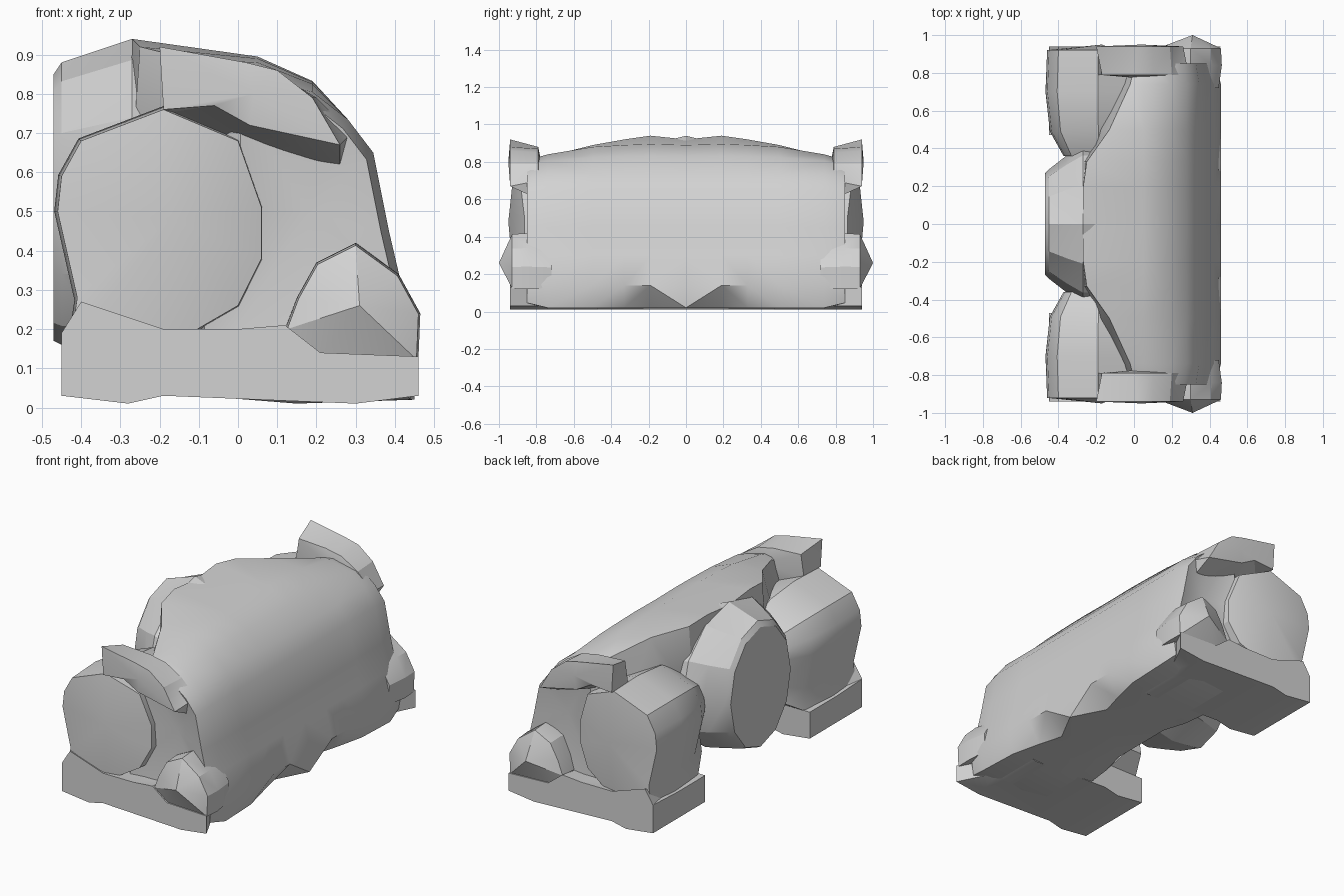
import bpy
import bmesh
import math

if "Cube" in bpy.data.objects:
    bpy.data.objects.remove(bpy.data.objects["Cube"], do_unlink=True)

# One plain grey for everything
grey = bpy.data.materials.new("light_grey")
grey.use_nodes = True
colour = (0.65, 0.65, 0.65, 1)
grey.diffuse_color = colour
shader = grey.node_tree.nodes["Principled BSDF"]
shader.inputs["Base Color"].default_value = colour
shader.inputs["Roughness"].default_value = 0.8


def section(depth, outline, size=1.0, centre=(0, 0)):
    """Place an x-z outline at a given depth, scaled about a centre."""
    cx, cz = centre
    return [(cx + (x - cx) * size, depth, cz + (z - cz) * size)
            for x, z in outline]


def loft(name, rings, start_tip=None, end_tip=None, mirrored=True, angle=25):
    """Skin rings of equal length, closing ends with fans to the given tips."""
    mesh = bpy.data.meshes.new(name)
    bm = bmesh.new()
    rows = [[bm.verts.new(p) for p in ring] for ring in rings]
    count = len(rows[0])
    for low, high in zip(rows, rows[1:]):
        for i in range(count):
            j = (i + 1) % count
            bm.faces.new((low[i], low[j], high[j], high[i]))
    for row, tip in ((rows[0], start_tip), (rows[-1], end_tip)):
        if tip is not None:
            peak = bm.verts.new(tip)
            for i in range(count):
                bm.faces.new((row[i], row[(i + 1) % count], peak))
    bmesh.ops.triangulate(bm, faces=[f for f in bm.faces if len(f.verts) > 3])
    bmesh.ops.recalc_face_normals(bm, faces=bm.faces)
    # An open half shell must still face outward
    if bm.calc_volume(signed=True) < 0:
        bmesh.ops.reverse_faces(bm, faces=bm.faces)
    bm.to_mesh(mesh)
    bm.free()
    mesh.materials.append(grey)
    part = bpy.data.objects.new(name, mesh)
    bpy.context.collection.objects.link(part)
    if mirrored:
        mirror = part.modifiers.new("both_ends", "MIRROR")
        mirror.use_axis = (False, True, False)
    bpy.ops.object.select_all(action="DESELECT")
    part.select_set(True)
    bpy.context.view_layer.objects.active = part
    bpy.ops.object.shade_smooth_by_angle(angle=math.radians(angle))
    return part


# Main body: the curved back is shared, the front edge narrows to the ends
def body_section(depth, lift, keel, front, size=1.0):
    back = [(.15, .01), (keel, .02), (.46, .14), (.42, .3), (.385, .45),
            (.345, .65), (.28, .735), (.19, .82 + lift / 2), (.05, .87 + lift)]
    return section(depth, back + front, size, (.1, .4))


loft("main_body", [
    body_section(0, .02, .45, [(-.27, .92), (-.28, .5), (-.2, .2), (-.05, .04)]),
    body_section(.19, .025, .35, [(-.27, .94), (-.28, .5), (-.2, .2), (-.05, .04)]),
    body_section(.33, .02, .39, [(-.25, .92), (-.28, .5), (-.2, .2), (-.08, .03)]),
    body_section(.5, .01, .43, [(-.13, .89), (-.25, .5), (-.2, .2), (-.1, .03)]),
    body_section(.74, -.03, .44, [(-.02, .83), (-.1, .5), (-.1, .2), (-.1, .03)]),
    body_section(.85, -.03, .44, [(0, .8), (0, .5), (-.1, .2), (-.1, .03)], .93),
], end_tip=(.18, .8, .5), angle=35)


# Round drum at the middle with a flat face, flaring back into the body
def drum_ring(x, width, height, middle, sides=12):
    turn = 2 * math.pi / sides
    return [(x, width * math.cos(i * turn), middle + height * math.sin(i * turn))
            for i in range(sides)]


loft("middle_drum", [
    drum_ring(-.47, .27, .34, .51),
    drum_ring(-.45, .29, .36, .52),
    drum_ring(-.36, .36, .38, .53),
    drum_ring(-.27, .42, .4, .54),
    drum_ring(-.05, .42, .33, .52),
], start_tip=(-.47, 0, .51), end_tip=(-.05, 0, .52), mirrored=False)

# Rounded cushion at each end, whose outer face falls away from a peak
cushion = [(-.43, .15), (-.41, .28), (-.46, .5), (-.45, .59), (-.4, .68),
           (-.19, .76), (0, .68), (.06, .51), (.06, .38), (0, .26), (-.19, .15)]
middle = (-.17, .48)
outer_rim = [(x, y - .35 * max(0, x + .1), z)
             for x, y, z in section(.92, cushion)]
loft("end_cushion", [
    section(.36, cushion, .7, middle),
    section(.49, cushion, .95, middle),
    section(.7, cushion, 1.03, middle),
    outer_rim,
], start_tip=(-.17, .36, .48), end_tip=(-.17, .95, .48))

# Foot slab below each cushion, reaching the full width at the outer end
foot = [(-.45, .03), (-.28, .01), (-.19, .03), (.3, .01), (.46, .03),
        (.46, .13), (.21, .14), (.12, .21), (0, .2), (-.19, .2),
        (-.4, .27), (-.45, .19)]
low_foot = [(min(x, .35), min(z, .18)) for x, z in foot]
loft("end_foot", [section(.47, low_foot), section(.72, low_foot),
                  section(.94, foot)],
     start_tip=(-.1, .47, .1), end_tip=(-.1, .94, .1))

# Pointed lump overhanging each lower back corner
corner = [(.21, .13), (.46, .12), (.465, .24), (.41, .34),
          (.3, .42), (.2, .37), (.15, .28), (.12, .2)]
loft("corner_lump", [
    section(.72, corner, .9, (.3, .2)),
    section(.84, corner),
    section(.93, corner, .97, (.3, .2)),
], start_tip=(.3, .72, .2), end_tip=(.31, 1, .26))

# Overhanging hood along the top of each end
hood_root = [(-.17, .88), (0, .87), (.1, .85), (.2, .79),
             (.29, .7), (.26, .6), (0, .68), (-.19, .75)]
hood_lip = [(-.2, .92), (.02, .88), (.1, .86), (.19, .79),
            (.26, .67), (.03, .72), (-.06, .77), (-.19, .76)]
loft("end_hood", [section(.79, hood_root), section(.94, hood_lip)],
     start_tip=(.05, .77, .78), end_tip=(.04, .95, .8))
